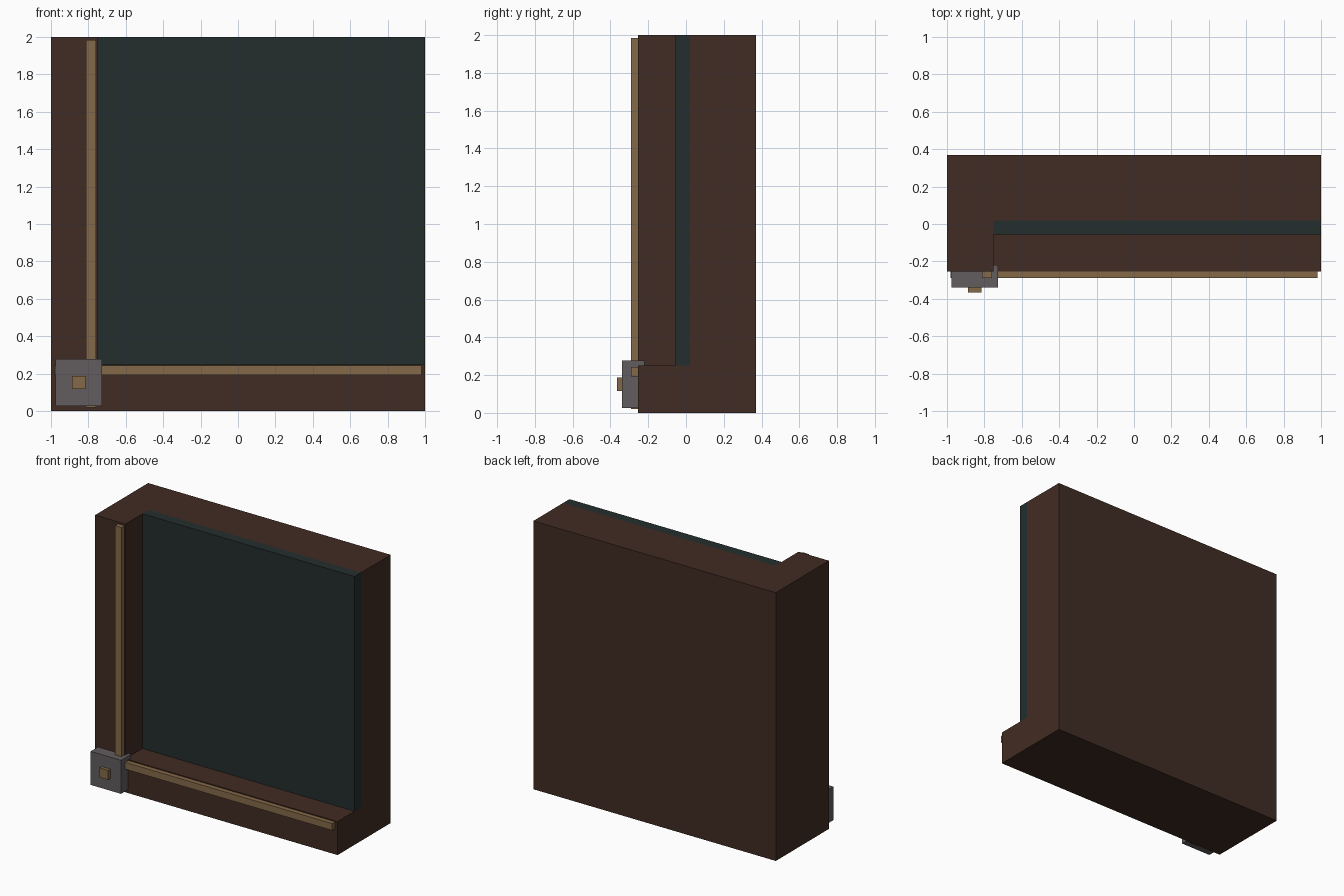
import bpy
import bmesh

if "Cube" in bpy.data.objects:
    bpy.data.objects.remove(bpy.data.objects["Cube"])


def material(name, rgb):
    m = bpy.data.materials.new(name)
    m.diffuse_color = (*rgb, 1.0)
    m.use_nodes = True
    m.node_tree.nodes["Principled BSDF"].inputs["Base Color"].default_value = m.diffuse_color
    return m


WOOD = material("dark brown wood", (0.053, 0.025, 0.017))
PANEL = material("dark teal", (0.017, 0.027, 0.027))
BRASS = material("dull brass", (0.231, 0.141, 0.065))
METAL = material("grey metal", (0.122, 0.107, 0.112))


def add_object(name, bm, mat):
    bmesh.ops.recalc_face_normals(bm, faces=bm.faces)
    mesh = bpy.data.meshes.new(name)
    bm.to_mesh(mesh)
    bm.free()
    mesh.materials.append(mat)
    obj = bpy.data.objects.new(name, mesh)
    bpy.context.collection.objects.link(obj)
    return obj


def box(name, mat, x, y, z):
    """Box from (min, max) ranges on each axis."""
    bm = bmesh.new()
    bmesh.ops.create_cube(bm, size=1.0)
    for v in bm.verts:
        v.co = [r[0] if c < 0 else r[1] for c, r in zip(v.co, (x, y, z))]
    return add_object(name, bm, mat)


# Backing slab, with the raised L-shaped border in front of it
box("backing_slab", WOOD, (-1, 1), (0.02, 0.37), (0, 2))
bm = bmesh.new()
outline = [(-1, 0), (1, 0), (1, 0.25), (-0.75, 0.25), (-0.75, 2), (-1, 2)]
face = bm.faces.new([bm.verts.new((x, -0.255, z)) for x, z in outline])
ext = bmesh.ops.extrude_face_region(bm, geom=[face])
for v in ext["geom"]:
    if isinstance(v, bmesh.types.BMVert):
        v.co.y = 0.02
add_object("corner_border", bm, WOOD)

# Recessed panel
box("inset_panel", PANEL, (-0.75, 1), (-0.055, 0.02), (0.25, 2))

# Trim strips along the border
box("upright_trim", BRASS, (-0.812, -0.758), (-0.29, -0.25), (0.02, 1.985))
box("lower_trim", BRASS, (-0.98, 0.98), (-0.29, -0.25), (0.192, 0.243))

# Corner bracket with a square stud
box("corner_bracket", METAL, (-0.977, -0.727), (-0.34, -0.22), (0.027, 0.277))
box("square_stud", BRASS, (-0.887, -0.815), (-0.365, -0.335), (0.117, 0.188))
